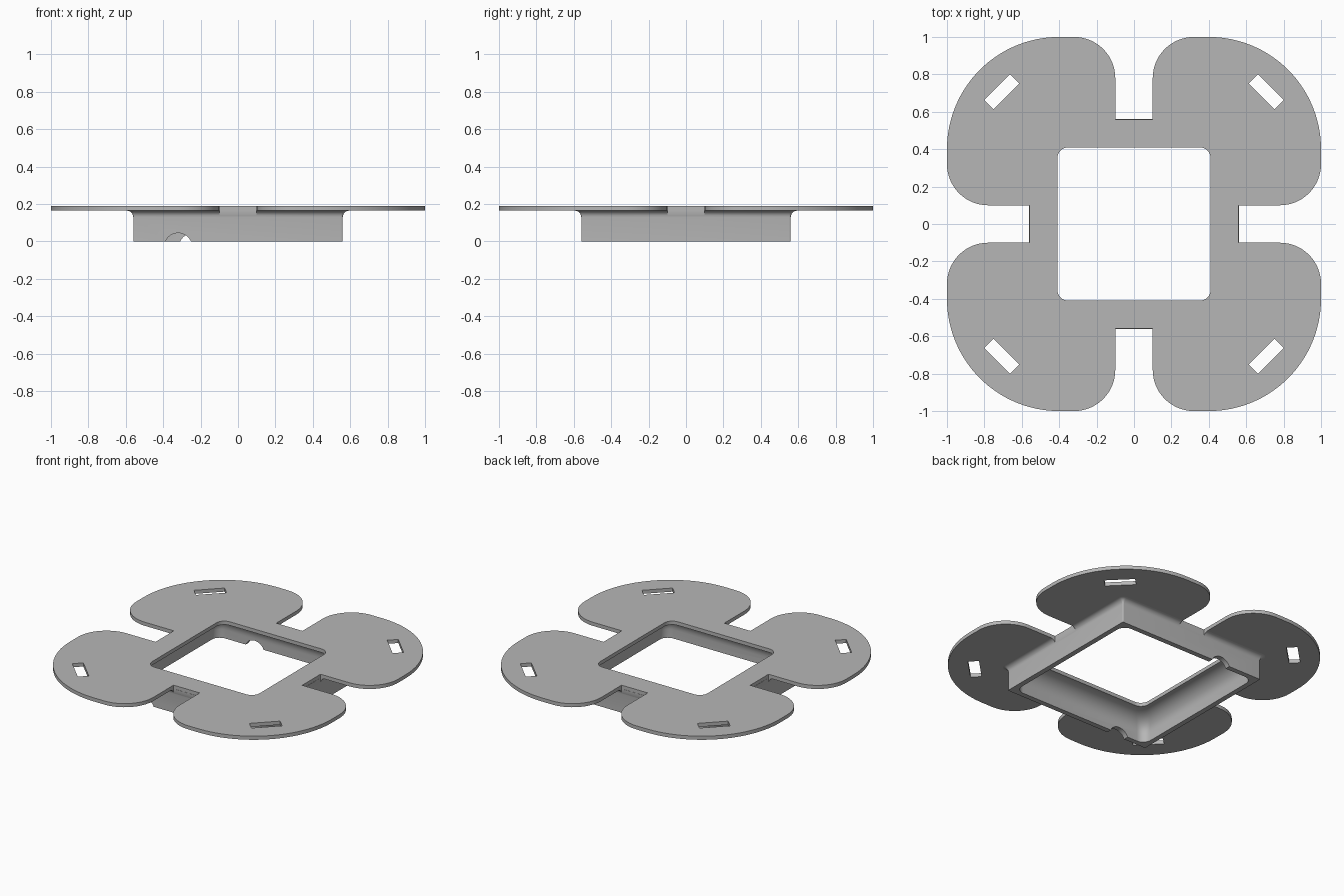
import bpy, bmesh
from math import sin, cos, pi, radians
from mathutils import Matrix, Vector

cube = bpy.data.objects.get("Cube")
if cube:
    bpy.data.objects.remove(cube, do_unlink=True)

TOP, UNDER = 0.19, 0.165      # flange faces
OPENING, WALL = 0.41, 0.56    # half sizes of the window and the frame

grey = bpy.data.materials.new("plain_grey")
grey.use_nodes = True
grey.diffuse_color = (0.47, 0.47, 0.47, 1)
grey.node_tree.nodes["Principled BSDF"].inputs["Base Color"].default_value = grey.diffuse_color


def arc(cx, cy, r, a0, a1, n):
    steps = [radians(a0 + (a1 - a0) * i / n) for i in range(n + 1)]
    return [(cx + r * cos(a), cy + r * sin(a)) for a in steps]


def four_fold(points):
    """Repeat a quarter outline around the centre."""
    turns = [Matrix.Rotation(k * pi / 2, 2) for k in range(4)]
    return [tuple(m @ Vector(p)) for m in turns for p in points]


def rounded_square(half, r):
    c = half - r
    return four_fold(arc(c, c, r, 0, 90, 8))


def add_object(name, bm):
    bmesh.ops.recalc_face_normals(bm, faces=bm.faces)
    mesh = bpy.data.meshes.new(name)
    bm.to_mesh(mesh)
    bm.free()
    mesh.materials.append(grey)
    obj = bpy.data.objects.new(name, mesh)
    bpy.context.collection.objects.link(obj)
    return obj


def smooth(obj):
    bpy.ops.object.select_all(action='DESELECT')
    bpy.context.view_layer.objects.active = obj
    obj.select_set(True)
    bpy.ops.object.shade_smooth_by_angle(angle=radians(35))


# Four-lobed flange with a square window and strap slots
lobe = ([(WALL, 0.1)] + arc(0.78, 0.32, 0.22, -90, 0, 14)
        + arc(0.4, 0.4, 0.6, 0, 90, 32)
        + arc(0.32, 0.78, 0.22, 90, 180, 14) + [(0.1, WALL)])
outlines = [four_fold(lobe), rounded_square(OPENING, 0.06)]
for k in range(4):
    turn = Matrix.Rotation(pi / 4 + k * pi / 2, 2)
    outlines.append([tuple(turn @ Vector((1.0 + u * 0.035, v * 0.0975)))
                     for u, v in ((-1, -1), (1, -1), (1, 1), (-1, 1))])

curve = bpy.data.curves.new("flange_outline", 'CURVE')
curve.dimensions = '2D'
curve.fill_mode = 'BOTH'
curve.extrude = (TOP - UNDER) / 2
for pts in outlines:
    spline = curve.splines.new('POLY')
    spline.points.add(len(pts) - 1)
    for p, (x, y) in zip(spline.points, pts):
        p.co = (x, y, 0, 1)
    spline.use_cyclic_u = True
outline = bpy.data.objects.new("flange_outline", curve)
bpy.context.collection.objects.link(outline)
bpy.context.view_layer.update()
shape = outline.evaluated_get(bpy.context.evaluated_depsgraph_get())
bm = bmesh.new()
bm.from_mesh(shape.to_mesh())
shape.to_mesh_clear()
bpy.data.objects.remove(outline, do_unlink=True)
bmesh.ops.remove_doubles(bm, verts=bm.verts, dist=0.0001)
bmesh.ops.translate(bm, verts=bm.verts, vec=(0, 0, (TOP + UNDER) / 2))
for f in bm.faces:
    f.material_index = 0
flange = add_object("flange", bm)
smooth(flange)

# Square frame: outer wall flares into the flange, inner wall coves to the lip
section = [(WALL, 0, 0.008)]
section += [(x, z, 0.008 + x - WALL) for x, z in arc(0.595, 0.13, 0.035, 180, 90, 6)]
section += [(OPENING, UNDER, 0.06)]
section += [(x, z, 0.06) for x, z in arc(0.42, 0.06, 0.105, 90, 0, 10)]
section += [(0.525, 0, 0.06)]
bm = bmesh.new()
rings = [[bm.verts.new((x, y, z)) for x, y in rounded_square(half, r)]
         for half, z, r in section]
for a, b in zip(rings, rings[1:] + rings[:1]):
    for i in range(len(a)):
        j = (i + 1) % len(a)
        bm.faces.new((a[i], a[j], b[j], b[i]))
frame = add_object("frame", bm)

# Cutters: gaps between lobes, and cable notches in the front and back walls
bm = bmesh.new()
for k in range(4):
    place = (Matrix.Rotation(k * pi / 2, 4, 'Z') @ Matrix.Translation((0.6615, 0, 0.1))
             @ Matrix.Diagonal((0.2, 0.2, 0.4, 1)))
    bmesh.ops.create_cube(bm, size=1, matrix=place)
for x, y in ((-0.32, -0.54), (-0.24, 0.54)):
    place = Matrix.Translation((x, y, -0.03)) @ Matrix.Rotation(pi / 2, 4, 'X')
    bmesh.ops.create_cone(bm, cap_ends=True, segments=40, radius1=0.075,
                          radius2=0.075, depth=0.16, matrix=place)
cutter = add_object("frame_cutter", bm)
cutter.hide_render = True
cutter.hide_set(True)

cut = frame.modifiers.new("notches", 'BOOLEAN')
cut.operation = 'DIFFERENCE'
cut.solver = 'EXACT'
cut.object = cutter
bpy.context.view_layer.update()
cut_mesh = bpy.data.meshes.new_from_object(
    frame.evaluated_get(bpy.context.evaluated_depsgraph_get()))
frame.modifiers.clear()
frame.data = cut_mesh
bpy.data.objects.remove(cutter, do_unlink=True)
smooth(frame)
